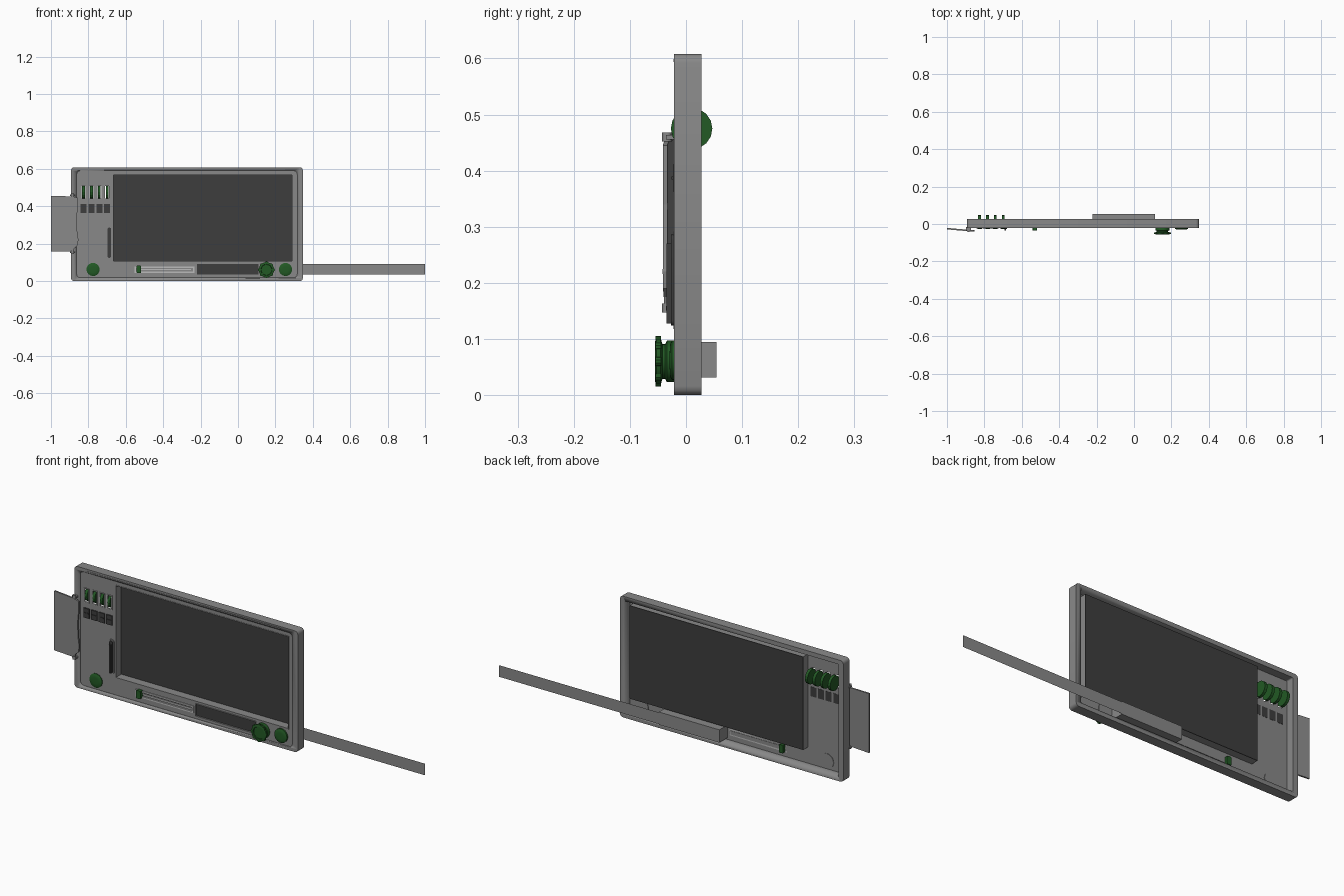
import bpy, bmesh, math
from mathutils import Matrix, Vector

if "Cube" in bpy.data.objects:
    bpy.data.objects.remove(bpy.data.objects["Cube"])


def mat(name, r, g, b):
    m = bpy.data.materials.new(name)
    m.diffuse_color = (r, g, b, 1)
    m.use_nodes = True
    m.node_tree.nodes["Principled BSDF"].inputs["Base Color"].default_value = m.diffuse_color
    return m


GREY = mat("casing_grey", 0.25, 0.25, 0.25)
DARK = mat("screen_dark", 0.047, 0.047, 0.047)
GREEN = mat("control_green", 0.016, 0.1, 0.018)
LIGHT = mat("trim_light_grey", 0.5, 0.5, 0.5)


def finish(bm, name, m, smooth=False):
    bmesh.ops.recalc_face_normals(bm, faces=bm.faces)
    me = bpy.data.meshes.new(name)
    bm.to_mesh(me)
    bm.free()
    me.materials.append(m)
    ob = bpy.data.objects.new(name, me)
    bpy.context.collection.objects.link(ob)
    if smooth:
        bpy.ops.object.select_all(action='DESELECT')
        ob.select_set(True)
        bpy.context.view_layer.objects.active = ob
        bpy.ops.object.shade_smooth_by_angle(angle=math.radians(35))
    return ob


def add_box(bm, x0, x1, y0, y1, z0, z1):
    c = Vector(((x0 + x1) / 2, (y0 + y1) / 2, (z0 + z1) / 2))
    s = Matrix.Diagonal((x1 - x0, y1 - y0, z1 - z0, 1))
    return bmesh.ops.create_cube(bm, size=1, matrix=Matrix.Translation(c) @ s)["verts"]


def box(name, m, *dims):
    bm = bmesh.new()
    add_box(bm, *dims)
    return finish(bm, name, m)


def rounded_box(name, m, dims, r, seg=3):
    """Box whose four corners seen from the front are rounded."""
    bm = bmesh.new()
    add_box(bm, *dims)
    edges = [e for e in bm.edges
             if abs((e.verts[0].co - e.verts[1].co).normalized().y) > 0.9]
    bmesh.ops.bevel(bm, geom=edges, offset=r, segments=seg, affect='EDGES', profile=0.5)
    return finish(bm, name, m, True)


def tube(name, m, x0, x1, y0, y1, z0, z1, t):
    """Rectangular frame, open to front and back."""
    bm = bmesh.new()
    loops = []
    for y in (y0, y1):
        for d in (0, t):
            loops.append([bm.verts.new((x, y, z)) for x, z in
                          ((x0 - d, z0 - d), (x1 + d, z0 - d), (x1 + d, z1 + d), (x0 - d, z1 + d))])
    for a, b in ((0, 1), (1, 3), (3, 2), (2, 0)):
        for i in range(4):
            j = (i + 1) % 4
            bm.faces.new((loops[a][i], loops[a][j], loops[b][j], loops[b][i]))
    return finish(bm, name, m)


def lathe(name, m, x, z, profile, seg=24):
    """Turned part on an axis along y; profile lists (radius, y)."""
    bm = bmesh.new()
    rings = [[bm.verts.new((x + r * math.cos(2 * math.pi * i / seg), y,
                            z + r * math.sin(2 * math.pi * i / seg))) for i in range(seg)]
             for r, y in profile]
    for a, b in zip(rings, rings[1:]):
        for i in range(seg):
            j = (i + 1) % seg
            bm.faces.new((a[i], a[j], b[j], b[i]))
    bm.faces.new(rings[0])
    bm.faces.new(rings[-1])
    return finish(bm, name, m, True)


# Layout
XL, XR, TOP = -0.893, 0.347, 0.608
FRONT, BACK = -0.021, 0.028
SCREEN = (-0.665, 0.29, 0.107, 0.566)
BAY = (-0.22, 0.11, 0.034, 0.092)
SLIDER = (-0.545, -0.24, 0.052, 0.071)
COLUMNS = (-0.826, -0.783, -0.741, -0.70)

# Casing: rounded tray with a shallow front inset, a deep back pocket and openings
casing = rounded_box("casing", GREY, (XL, XR, FRONT, BACK, 0, TOP), 0.016)
cutters = [
    rounded_box("front_inset_cutter", GREY, (XL + .03, XR - .03, -.1, -.017, .018, TOP - .018), 0.02),
    rounded_box("back_pocket_cutter", GREY, (XL + .028, XR - .028, -.012, .1, .022, TOP - .022), 0.006),
]
for n, (a, b, c, d) in (("screen", SCREEN), ("bay", BAY), ("slider", SLIDER)):
    cutters.append(box(n + "_cutter", GREY, a, b, -.1, .015, c, d))
for x in COLUMNS:
    cutters.append(box("wheel_slot_cutter", GREY, x - .011, x + .011, -.1, .015, .442, .508))
for c in cutters:
    c.hide_render = True
    c.hide_set(True)
    mod = casing.modifiers.new(c.name, 'BOOLEAN')
    mod.operation, mod.solver, mod.object = 'DIFFERENCE', 'EXACT', c
# Bake the cuts, then drop the cutters
deps = bpy.context.evaluated_depsgraph_get()
baked = bpy.data.meshes.new_from_object(casing.evaluated_get(deps))
casing.modifiers.clear()
casing.data = baked
for c in cutters:
    bpy.data.objects.remove(c)

# Screen: deep surround with a dark panel at the bottom
a, b, c, d = SCREEN
tube("screen_surround", GREY, a, b, -.019, .024, c, d, 0.004)
box("screen_panel", DARK, a - .004, b + .004, .024, .027, c - .004, d + .004)

# Bay for the pull-out strip, with a dark lining
a, b, c, d = BAY
tube("bay_housing", GREY, a, b, -.022, .052, c, d, 0.003)
box("bay_back", GREY, a - .003, b + .003, .052, .054, c - .003, d + .003)
box("bay_lining", DARK, a, b, -.015, .051, c, d)

# Strip: single thin sheet running out to the right
bm = bmesh.new()
bm.faces.new([bm.verts.new(p) for p in
              ((b, .0535, c), (1, .0535, c), (1, .0535, d), (b, .0535, d))])
finish(bm, "pull_out_strip", GREY)

# Thumb wheels with trims, and dark keys below
for x in COLUMNS:
    bm = bmesh.new()
    bmesh.ops.create_cone(bm, cap_ends=True, segments=16, radius1=.037, radius2=.037, depth=.014,
                          matrix=Matrix.Translation((x, .01, .475)) @ Matrix.Rotation(math.pi / 2, 4, 'Y'))
    finish(bm, "thumb_wheel", GREEN)
    tube("wheel_trim", LIGHT, x - .011, x + .011, -.021, -.012, .442, .508, .003)
    box("key", DARK, x - .016, x + .016, -.023, -.011, .363, .411)
    box("key_ridge", DARK, x - .012, x + .012, -.026, -.023, .384, .39)

# Upright bar on the left of the screen
rounded_box("upright_bar_base", GREY, (-.702, -.674, -.022, -.013, .118, .292), .012)
rounded_box("upright_bar", DARK, (-.698, -.678, -.027, -.02, .124, .286), .009)
box("upright_bar_ridge", DARK, -.692, -.684, -.035, -.027, .128, .27)

# Slider with light trim, track and green handle
a, b, c, d = SLIDER
tube("slider_trim", LIGHT, a, b, -.022, -.012, c, d, .008)
box("slider_track", GREY, a, b, -.014, -.01, c, d)
box("slider_rail", LIGHT, a + .01, b - .01, -.017, -.014, .059, .064)
rounded_box("slider_handle", GREEN, (-.542, -.518, -.035, .004, .042, .083), .005, 2)

# Round buttons and their sockets
for x, y in ((-.775, -.024), (.254, -.028)):
    lathe("round_button", GREEN, x, .062,
          [(.035, -.013), (.035, y + .003), (.03, y), (.016, y - .001)])
for x in (-.775, .152, .254):
    lathe("button_socket", GREY, x, .062, [(.037, -.013), (.037, -.009)])

# Large knob with a scalloped rim
lathe("knob", GREEN, .152, .06,
      [(.037, -.013), (.037, -.034), (.031, -.037), (.031, -.042), (.041, -.045),
       (.041, -.053), (.036, -.055), (.03, -.055), (.028, -.052)])
bm = bmesh.new()
for i in range(8):
    t = math.pi * i / 4
    bmesh.ops.create_cone(bm, cap_ends=True, segments=10, radius1=.009, radius2=.009, depth=.009,
                          matrix=Matrix.Translation((.152 + .036 * math.cos(t), -.0495, .06 + .036 * math.sin(t)))
                          @ Matrix.Rotation(math.pi / 2, 4, 'X'))
finish(bm, "knob_grips", GREEN)

# Side flap: slightly tilted slab with a shaped inner edge
outline = [(-1, .158), (-.88, .158), (-.875, .175), (-.858, .19), (-.853, .22), (-.86, .27),
           (-.862, .34), (-.856, .4), (-.856, .445), (-.88, .452), (-1, .456)]
bm = bmesh.new()
layers = [[bm.verts.new((x, -.024 - (x + 1) * .085 + t, z)) for x, z in outline] for t in (-.005, .003)]
for ring in layers:
    bm.faces.new(ring)
for i in range(len(outline)):
    j = (i + 1) % len(outline)
    bm.faces.new((layers[0][i], layers[0][j], layers[1][j], layers[1][i]))
finish(bm, "side_flap", GREY)

# Flap hinges
for z in (.155, .46):
    box("hinge_arm", GREY, -.897, -.872, -.036, -.015, z - .004, z + .004)
    bm = bmesh.new()
    bmesh.ops.create_cone(bm, cap_ends=True, segments=12, radius1=.009, radius2=.009, depth=.016,
                          matrix=Matrix.Translation((-.885, -.034, z)))
    finish(bm, "hinge_pin", GREY, True)

# Slim ridge along the top of the front
box("top_ridge", GREY, -.83, .25, -.0225, -.019, .594, .599)
